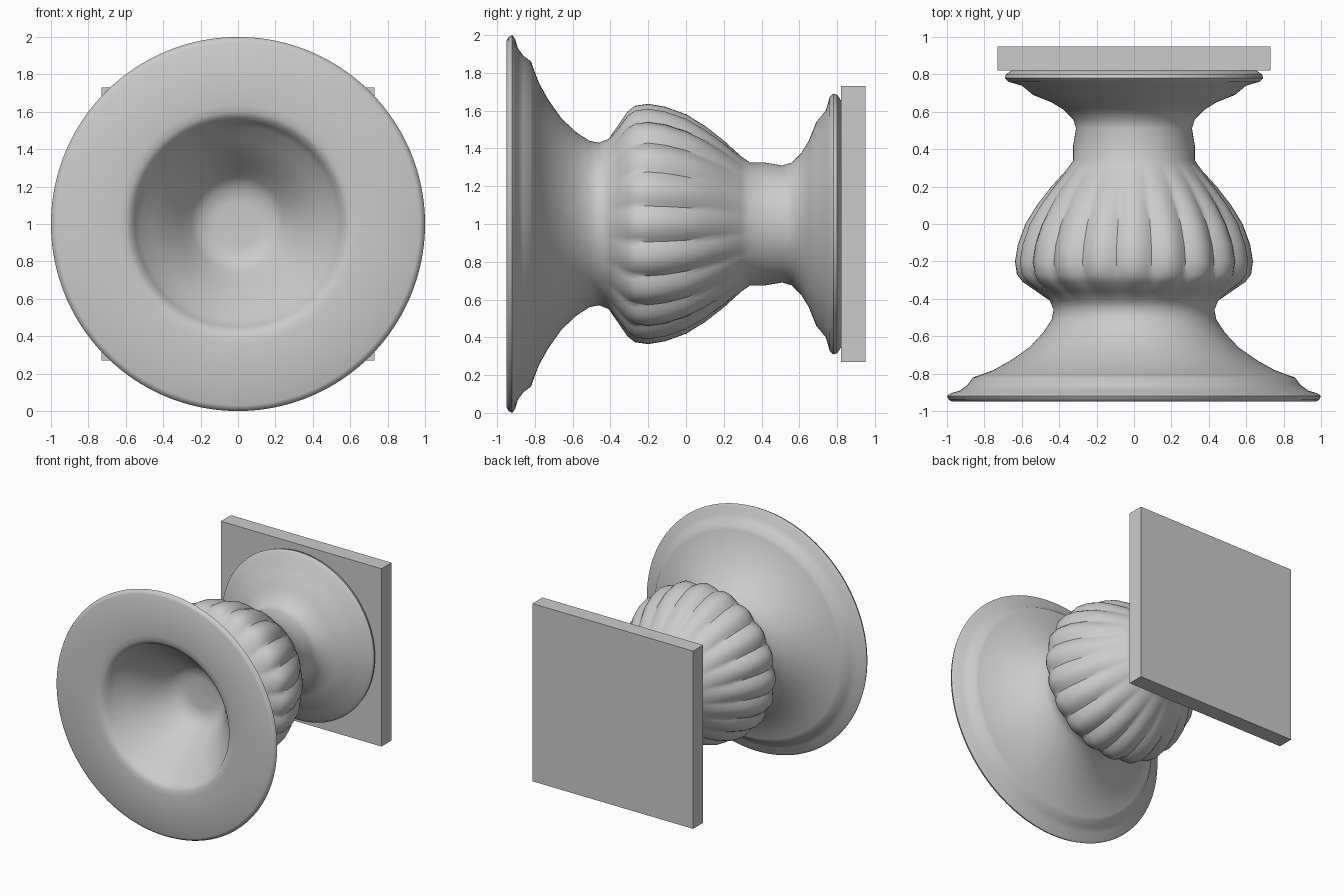
import bpy, bmesh, math

if "Cube" in bpy.data.objects:
    bpy.data.objects.remove(bpy.data.objects["Cube"])

SEGS, LOBES = 160, 20

# (y, radius) from the recess floor, over the front flange, to the back foot
profile = [
    (-0.47, 0.12), (-0.48, 0.20), (-0.53, 0.25), (-0.61, 0.31), (-0.70, 0.38),
    (-0.78, 0.45), (-0.85, 0.52), (-0.89, 0.55), (-0.93, 0.57), (-0.945, 0.60),
    (-0.95, 0.64), (-0.95, 0.97), (-0.94, 0.99), (-0.92, 1.0), (-0.905, 0.98),
    (-0.89, 0.93), (-0.86, 0.89), (-0.82, 0.86), (-0.81, 0.83), (-0.78, 0.75),
    (-0.73, 0.66), (-0.66, 0.56), (-0.58, 0.485), (-0.51, 0.44), (-0.46, 0.43),
    (-0.41, 0.45), (-0.36, 0.52), (-0.31, 0.59), (-0.27, 0.62), (-0.20, 0.63),
    (-0.11, 0.615), (0.0, 0.575), (0.10, 0.515), (0.20, 0.44), (0.29, 0.36),
    (0.34, 0.325), (0.42, 0.325), (0.51, 0.31), (0.56, 0.325), (0.61, 0.375),
    (0.65, 0.44), (0.69, 0.54), (0.74, 0.60), (0.76, 0.67), (0.78, 0.69),
    (0.80, 0.685), (0.82, 0.655)]


def flute(y, a):
    """Radius change of the rounded lobes on the belly."""
    if not -0.40 < y < 0.30:
        return 0.0
    fade = min(1, (y + 0.40) / 0.12, (0.30 - y) / 0.25)
    return fade * 0.03 * (abs(math.cos(LOBES * a / 2)) - 0.8)


def finish(bm, name, angle):
    bmesh.ops.recalc_face_normals(bm, faces=bm.faces)
    mesh = bpy.data.meshes.new(name)
    bm.to_mesh(mesh)
    bm.free()
    ob = bpy.data.objects.new(name, mesh)
    bpy.context.collection.objects.link(ob)
    bpy.ops.object.select_all(action='DESELECT')
    ob.select_set(True)
    bpy.context.view_layer.objects.active = ob
    bpy.ops.object.shade_smooth_by_angle(angle=math.radians(angle))
    return ob


# Turned body: revolve the profile about the y axis
bm = bmesh.new()
rings = []
for y, r in profile:
    ring = []
    for i in range(SEGS):
        a = 2 * math.pi * i / SEGS
        rr = r + flute(y, a)
        ring.append(bm.verts.new((rr * math.cos(a), y, 1 + rr * math.sin(a))))
    rings.append(ring)
for r0, r1 in zip(rings, rings[1:]):
    for i in range(SEGS):
        j = (i + 1) % SEGS
        bm.faces.new((r0[i], r0[j], r1[j], r1[i]))
bm.faces.new(rings[0])
bm.faces.new(rings[-1])
finish(bm, "turned_body", 40)

# Square mounting plate at the back
bm = bmesh.new()
bmesh.ops.create_cube(bm, size=1)
for v in bm.verts:
    v.co = (v.co.x * 1.46, 0.885 + v.co.y * 0.13, 1 + v.co.z * 1.46)
finish(bm, "back_plate", 30)
